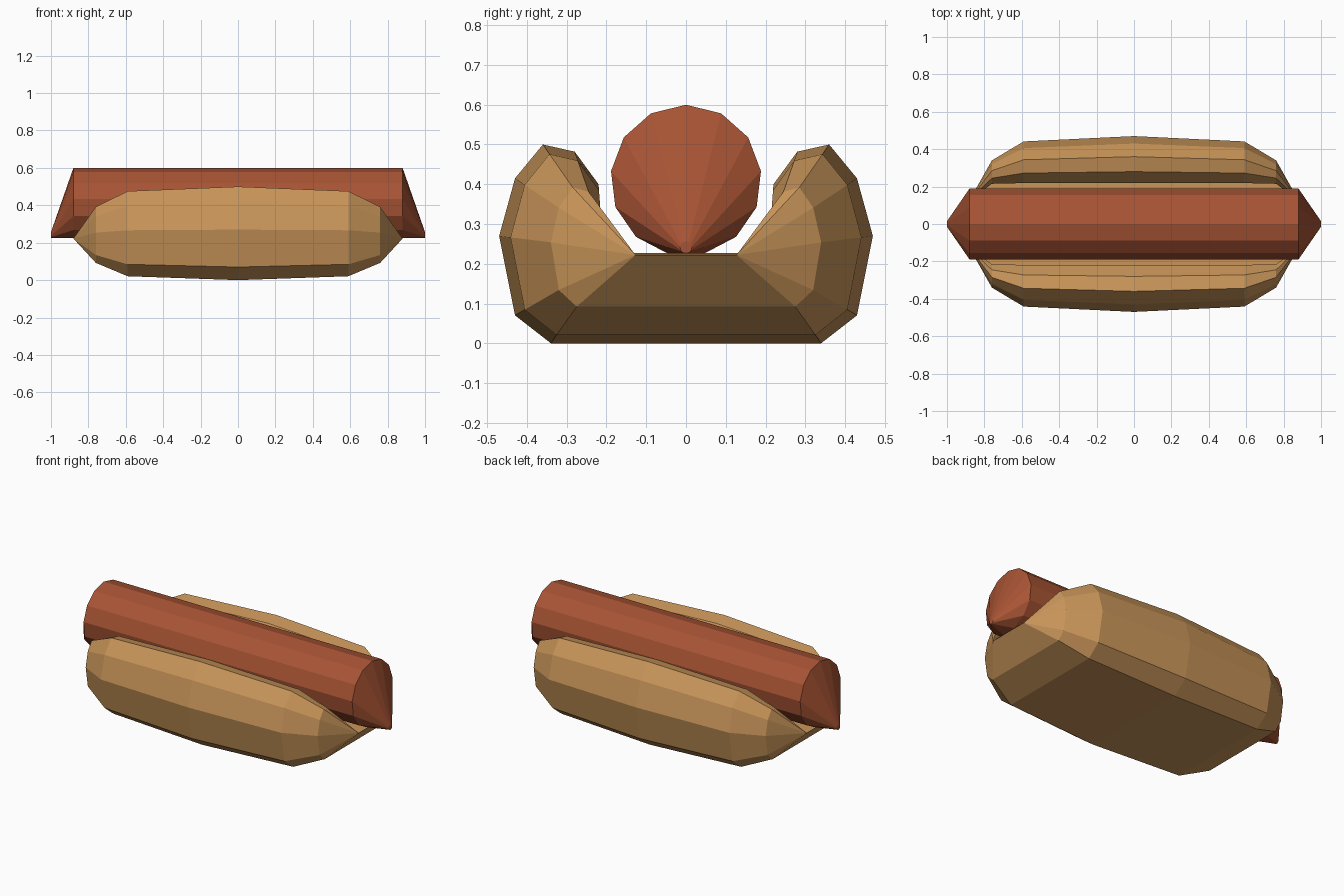
import bpy, bmesh
from math import sin, cos, tau

if "Cube" in bpy.data.objects:
    bpy.data.objects.remove(bpy.data.objects["Cube"])


def loft(name, rings, color):
    """Skin a row of closed rings, cap the ends and weld collapsed points."""
    bm = bmesh.new()
    rows = [[bm.verts.new(p) for p in ring] for ring in rings]
    for a, b in zip(rows, rows[1:]):
        n = len(a)
        for i in range(n):
            j = (i + 1) % n
            bm.faces.new((a[i], a[j], b[j], b[i]))
    bm.faces.new(rows[0])
    bm.faces.new(rows[-1])
    bmesh.ops.remove_doubles(bm, verts=bm.verts[:], dist=0.0005)
    bmesh.ops.dissolve_degenerate(bm, edges=bm.edges[:], dist=0.0005)
    bmesh.ops.recalc_face_normals(bm, faces=bm.faces[:])
    mesh = bpy.data.meshes.new(name)
    bm.to_mesh(mesh)
    bm.free()
    mat = bpy.data.materials.new(name + "_colour")
    mat.diffuse_color = color
    mat.use_nodes = True
    mat.node_tree.nodes["Principled BSDF"].inputs["Base Color"].default_value = mat.diffuse_color
    mesh.materials.append(mat)
    obj = bpy.data.objects.new(name, mesh)
    bpy.context.collection.objects.link(obj)
    return obj


# Bun: half cross-section (y, z) from the base, over the lip, down to the slot floor
HALF = [(0.34, 0), (0.43, 0.07), (0.47, 0.27), (0.43, 0.415),
        (0.36, 0.5), (0.28, 0.482), (0.22, 0.4), (0.22, 0.225)]


def bun_ring(x, sy, sz):
    if sy == 0:
        half = [(0.127, 0.222)] * len(HALF)
    else:
        half = [(0.21 + (y - 0.21) * sy, 0.23 + (z - 0.23) * sz) for y, z in HALF]
    return [(x, y, z) for y, z in half] + [(x, -y, z) for y, z in reversed(half)]


side = [(0.59, 0.89, 0.91), (0.76, 0.5, 0.6), (0.88, 0, 0)]
stations = [(-x, a, b) for x, a, b in reversed(side)] + [(0, 1, 1)] + side
loft("bun", [bun_ring(*s) for s in stations], (0.58, 0.30, 0.10, 1))


# Sausage: 13-sided bar whose ends taper to small low tips
def sausage_ring(x, r, zc):
    return [(x, r * sin(tau * i / 13), zc + r * cos(tau * i / 13)) for i in range(13)]


loft("sausage", [sausage_ring(-1, 0.015, 0.241), sausage_ring(-0.88, 0.19, 0.41),
                 sausage_ring(0.88, 0.19, 0.41), sausage_ring(1, 0.015, 0.241)],
     (0.39, 0.088, 0.034, 1))
